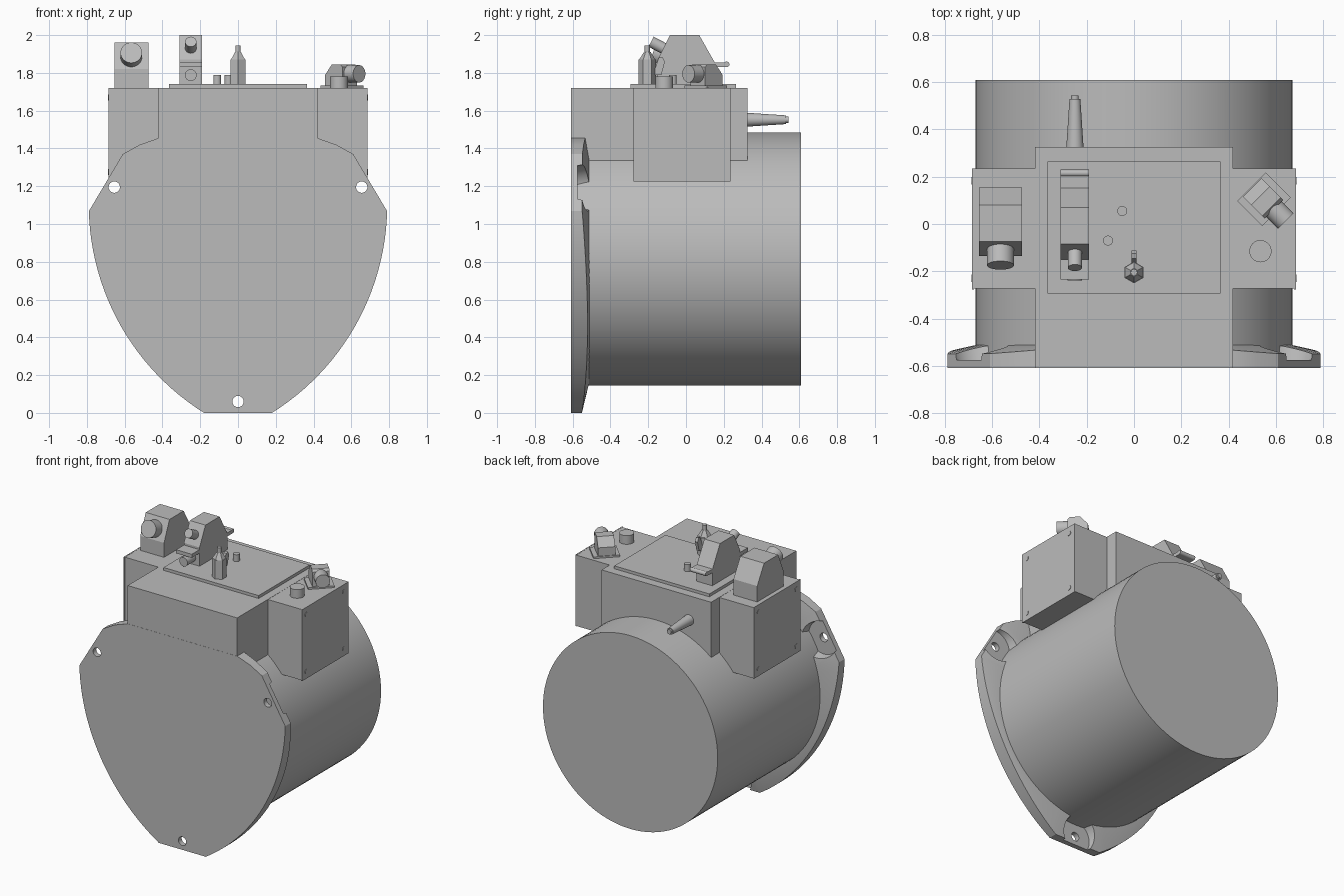
import bpy, bmesh, math
from mathutils import Vector, Matrix

if "Cube" in bpy.data.objects:
    bpy.data.objects.remove(bpy.data.objects["Cube"], do_unlink=True)

grey = bpy.data.materials.new("plain grey")
grey.use_nodes = True
grey.diffuse_color = (0.5, 0.5, 0.5, 1)
grey.node_tree.nodes["Principled BSDF"].inputs["Base Color"].default_value = (0.5, 0.5, 0.5, 1)


def finish(name, bm, smooth=False):
    bmesh.ops.recalc_face_normals(bm, faces=bm.faces)
    mesh = bpy.data.meshes.new(name)
    bm.to_mesh(mesh)
    bm.free()
    mesh.materials.append(grey)
    ob = bpy.data.objects.new(name, mesh)
    bpy.context.collection.objects.link(ob)
    if smooth:
        shade(ob)
    return ob


def shade(ob):
    bpy.ops.object.select_all(action='DESELECT')
    ob.select_set(True)
    bpy.context.view_layer.objects.active = ob
    bpy.ops.object.shade_smooth_by_angle(angle=math.radians(30))


def box(name, x, y, z):
    bm = bmesh.new()
    bmesh.ops.create_cube(bm, size=1)
    for v in bm.verts:
        v.co = [lo + (c + 0.5) * (hi - lo) for c, (lo, hi) in zip(v.co, (x, y, z))]
    return finish(name, bm)


def rod(name, a, b, r1, r2=None, sides=32):
    """Round or tapered bar from point a to point b."""
    a, b = Vector(a), Vector(b)
    turn = (b - a).to_track_quat('Z', 'Y').to_matrix().to_4x4()
    bm = bmesh.new()
    bmesh.ops.create_cone(bm, cap_ends=True, segments=sides, radius1=r1,
                          radius2=r1 if r2 is None else r2, depth=(b - a).length,
                          matrix=Matrix.Translation((a + b) / 2) @ turn)
    return finish(name, bm, sides > 8)


def wedge(name, x, profile):
    """Side profile in y and z, extruded across x."""
    bm = bmesh.new()
    face = bm.faces.new([bm.verts.new((x[0], y, z)) for y, z in profile])
    new = bmesh.ops.extrude_face_region(bm, geom=[face])["geom"]
    bmesh.ops.translate(bm, vec=(x[1] - x[0], 0, 0),
                        verts=[v for v in new if isinstance(v, bmesh.types.BMVert)])
    return finish(name, bm)


# Main drum
AXIS, RAD, FRONT, BACK = 0.815, 0.67, -0.61, 0.61
rod("drum", (0, -0.6, AXIS), (0, BACK, AXIS), RAD, sides=96)

# Shield-shaped mounting flange with a conical back
half = []
for i in range(25):
    t = math.radians(-58 + i * 56.5 / 24)
    half.append((-0.51 + 1.3 * math.cos(t), max(0, 1.102 + 1.3 * math.sin(t))))
half[0] = (0.18, 0)
half += [(0.61, 1.37), (0.52, 1.42), (0.42, 1.455)]
outline = half + [(-x, z) for x, z in reversed(half)]
bm = bmesh.new()
rings = [[], [], []]
for x, z in outline:
    r = math.hypot(x, z - AXIS)
    k = min(0.66, r * 0.95) / r
    rings[0].append(bm.verts.new((x, FRONT, z)))
    rings[1].append(bm.verts.new((x, -0.51 - 0.25 * max(0, r - RAD), z)))
    rings[2].append(bm.verts.new((x * k, -0.51, AXIS + (z - AXIS) * k)))
n = len(outline)
for a, b in zip(rings, rings[1:]):
    for i in range(n):
        j = (i + 1) % n
        bm.faces.new((a[i], a[j], b[j], b[i]))
bm.faces.new(rings[0])
bm.faces.new(rings[2])
flange = finish("mounting_flange", bm)

# Bolt holes and their spot-faced pockets
for x, z in ((0.655, 1.195), (-0.655, 1.195), (0, 0.06)):
    for y0, y1, r1, r2 in ((-0.575, -0.4, 0.115, 0.15), (-0.8, -0.3, 0.03, 0.03)):
        cutter = rod("cutter", (x, y0, z), (x, y1, z), r1, r2)
        mod = flange.modifiers.new("cut", 'BOOLEAN')
        mod.operation, mod.solver, mod.object = 'DIFFERENCE', 'EXACT', cutter
        bpy.context.view_layer.objects.active = flange
        bpy.ops.object.modifier_apply(modifier=mod.name)
        bpy.data.objects.remove(cutter, do_unlink=True)
shade(flange)

# Upper housing with side boxes and screwed side covers
TOP = 1.72
box("upper_housing", (-0.42, 0.42), (-0.609, 0.325), (1.2, TOP))
for side, s in (("left", 1), ("right", -1)):
    box(side + "_side_box", sorted((s * 0.4, s * 0.677)), (-0.272, 0.235), (1.228, TOP - 0.001))
    box(side + "_side_cover", sorted((s * 0.677, s * 0.685)), (-0.277, 0.235), (1.225, TOP))
    for y in (-0.23, 0.183):
        for z in (1.275, 1.67):
            rod(side + "_cover_screw", (s * 0.68, y, z), (s * 0.688, y, z), 0.016, sides=16)
box("top_plate", (-0.365, 0.365), (-0.295, 0.265), (TOP, 1.74))

# Large connector on the right
wedge("large_connector", (-0.655, -0.473),
      [(-0.135, TOP), (-0.135, 1.82), (-0.075, 1.96), (0.08, 1.96), (0.155, 1.83), (0.155, TOP)])
rod("large_connector_barrel", (-0.565, -0.08, 1.875), (-0.565, -0.175, 1.907), 0.057)

# Tall connector with a lug plate and two barrels
TALL = (-0.31, -0.19)
wedge("tall_connector", TALL,
      [(-0.15, 1.74), (-0.15, 1.87), (-0.085, 2), (0.07, 2), (0.155, 1.85), (0.155, 1.74)])
box("tall_connector_lug", TALL, (-0.235, 0.215), (1.83, 1.855))
rod("lug_rear_edge", (-0.31, 0.215, 1.845), (-0.19, 0.215, 1.845), 0.015, sides=16)
rod("upper_barrel", (-0.25, -0.09, 1.915), (-0.25, -0.185, 1.965), 0.03)
rod("lower_barrel", (-0.25, -0.1, 1.788), (-0.25, -0.24, 1.788), 0.031)

# Hexagonal valve and its lever
VALVE = (0, -0.205)
rod("valve_body", (*VALVE, 1.74), (*VALVE, 1.87), 0.046, sides=6)
rod("valve_neck", (*VALVE, 1.87), (*VALVE, 1.91), 0.043, 0.018, sides=6)
rod("valve_tip", (*VALVE, 1.9), (*VALVE, 1.945), 0.014)
wedge("valve_lever", (-0.01, 0.01),
      [(-0.18, 1.79), (-0.13, 1.79), (-0.112, 1.86), (-0.125, 1.885), (-0.145, 1.88), (-0.165, 1.82)])

# Small pegs and round button
for x, y in ((-0.05, 0.055), (-0.11, -0.07)):
    rod("peg", (x, y, 1.74), (x, y, 1.788), 0.021)
rod("button", (0.535, -0.115, TOP), (0.535, -0.115, 1.78), 0.047)

# Angled connector on the left, turned to face a corner
parts = [
    box("angled_base", (-0.085, 0.085), (-0.075, 0.075), (TOP, 1.732)),
    wedge("angled_body", (-0.055, 0.055),
          [(-0.06, 1.73), (-0.06, 1.83), (-0.045, 1.845), (0.02, 1.845), (0.07, 1.79), (0.07, 1.73)]),
    rod("angled_barrel", (0, -0.04, 1.795), (0, -0.13, 1.795), 0.046)]
for ob in parts:
    ob.data.transform(Matrix.Translation((0.55, 0.105, 0)) @ Matrix.Rotation(math.radians(45), 4, 'Z'))

# Tapered pin at the back
rod("rear_pin", (-0.25, 0.3, 1.552), (-0.25, 0.53, 1.552), 0.038, 0.023)
rod("rear_pin_tip", (-0.25, 0.52, 1.552), (-0.25, 0.543, 1.552), 0.016)
